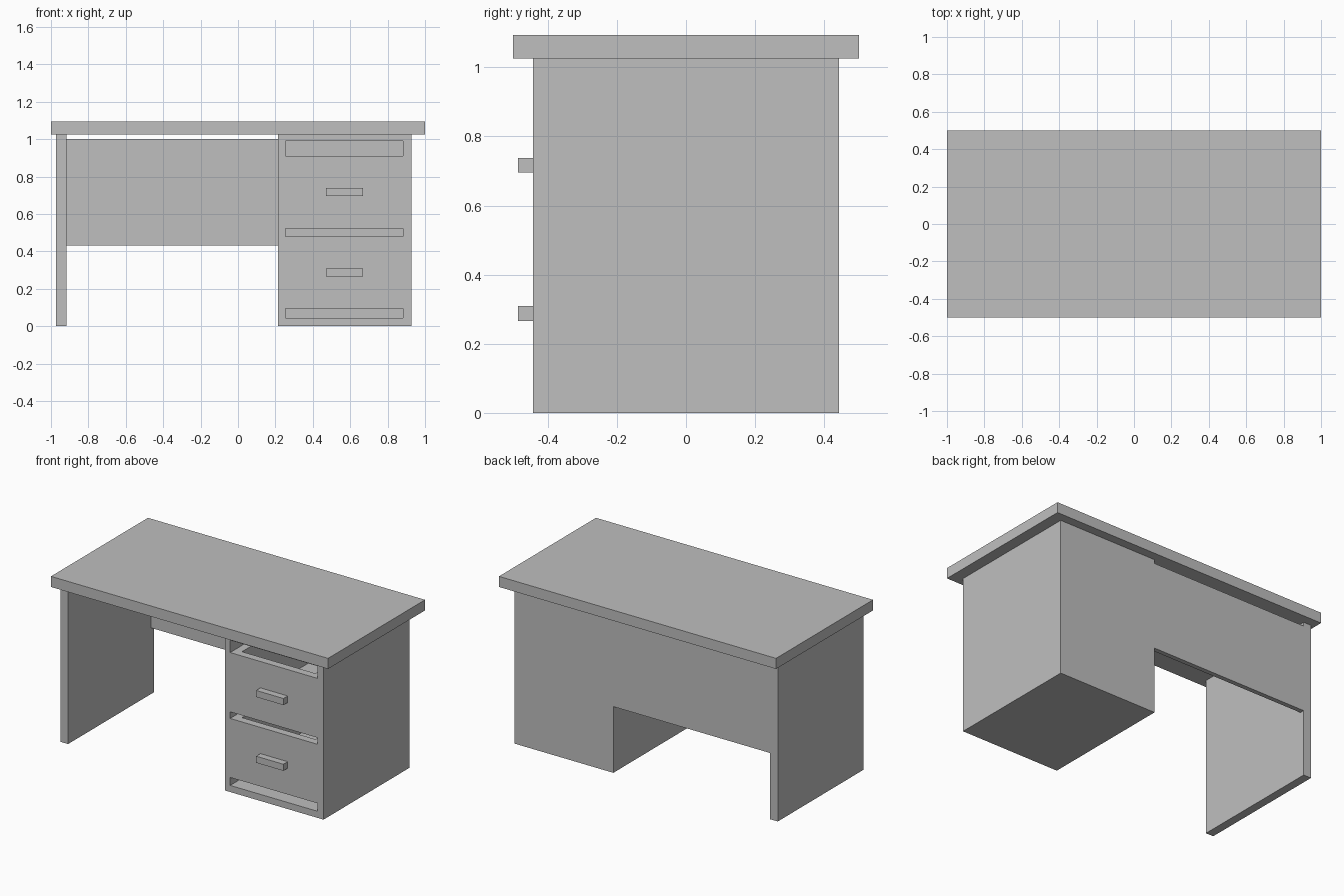
import bpy

if "Cube" in bpy.data.objects:
    bpy.data.objects.remove(bpy.data.objects["Cube"])

grey = bpy.data.materials.new("plain_grey")
grey.diffuse_color = (0.52, 0.52, 0.52, 1)
grey.use_nodes = True
grey.node_tree.nodes["Principled BSDF"].inputs["Base Color"].default_value = grey.diffuse_color


def box(x0, x1, y0, y1, z0, z1):
    """Corner points and outward faces of one box."""
    v = [(x, y, z) for z in (z0, z1) for y in (y0, y1) for x in (x0, x1)]
    f = [(0, 2, 3, 1), (4, 5, 7, 6), (0, 1, 5, 4),
         (2, 6, 7, 3), (0, 4, 6, 2), (1, 3, 7, 5)]
    return v, f


def part(name, *boxes):
    """One object made from one or more boxes."""
    verts, faces = [], []
    for b in boxes:
        v, f = box(*b)
        faces += [tuple(i + len(verts) for i in q) for q in f]
        verts += v
    me = bpy.data.meshes.new(name)
    me.from_pydata(verts, [], faces)
    me.materials.append(grey)
    ob = bpy.data.objects.new(name, me)
    bpy.context.collection.objects.link(ob)
    return ob


FRONT, BACK = -0.442, 0.442      # depth of the base
TOP = 1.025                      # underside of the worktop
CX0, CX1 = 0.215, 0.927          # cabinet outside
IX0, IX1 = 0.253, 0.883          # cabinet inside
IB = BACK - 0.04                 # inside of cabinet back

# Worktop, left side panel and back panel
part("desktop", (-1, 1, -0.5, 0.5, TOP, 1.094))
part("side_panel", (-0.972, -0.917, FRONT, BACK, 0, TOP))
part("back_panel", (-0.917, CX0, BACK - 0.03, BACK, 0.432, 1.0))

# Hollow cabinet: sides, floor, ceiling, back
part("cabinet",
     (CX0, IX0, FRONT, BACK, 0, TOP),
     (IX1, CX1, FRONT, BACK, 0, TOP),
     (IX0, IX1, FRONT, BACK, 0, 0.043),
     (IX0, IX1, FRONT, BACK, 0.99, TOP),
     (IX0, IX1, IB, BACK, 0.043, 0.99))

# Open-topped drawers with gaps above and below, each with a handle
T = 0.05
for label, z0, z1, h0, h1 in (("upper", 0.523, 0.91, 0.695, 0.738),
                              ("lower", 0.095, 0.48, 0.266, 0.309)):
    part(label + "_drawer",
         (IX0, IX1, FRONT, FRONT + T, z0, z1),
         (IX0, IX1, IB - T, IB, z0, z1),
         (IX0, IX0 + T, FRONT + T, IB - T, z0, z1),
         (IX1 - T, IX1, FRONT + T, IB - T, z0, z1),
         (IX0 + T, IX1 - T, FRONT + T, IB - T, z0, z0 + T))
    part(label + "_handle", (0.471, 0.668, -0.486, FRONT, h0, h1))
